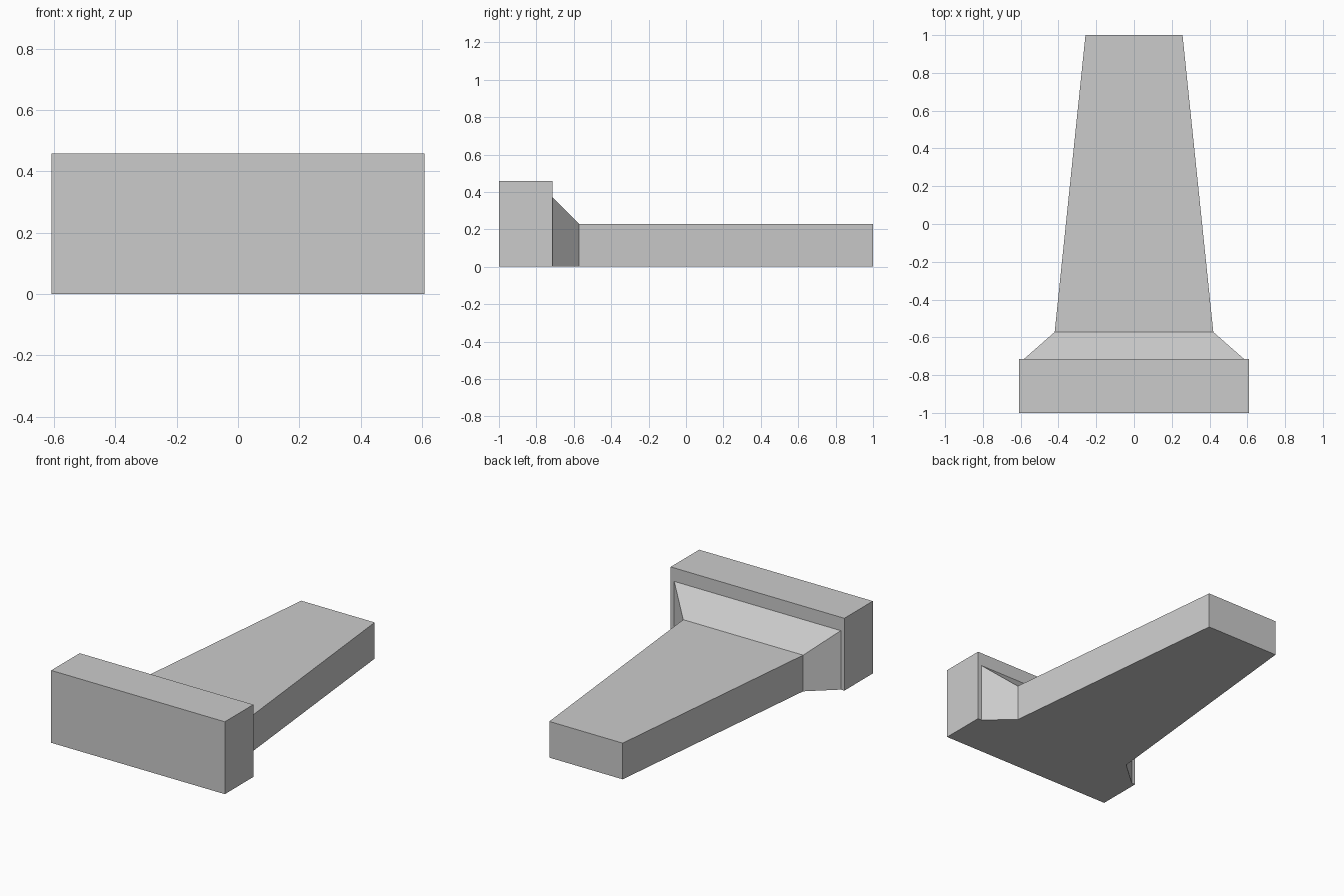
import bpy
import bmesh

cube = bpy.data.objects.get("Cube")
if cube:
    bpy.data.objects.remove(cube, do_unlink=True)

# Plain grey material
grey = bpy.data.materials.new("light grey")
grey.use_nodes = True
colour = (0.6, 0.6, 0.6, 1)
grey.diffuse_color = colour
grey.node_tree.nodes["Principled BSDF"].inputs["Base Color"].default_value = colour

# Rectangular sections from front to back: y, half width, height
sections = [
    (-1.0, 0.608, 0.458),    # front of the end block
    (-0.715, 0.608, 0.458),  # back of the end block
    (-0.715, 0.583, 0.373),  # start of the flared collar
    (-0.572, 0.42, 0.229),   # collar meets the beam
    (1.0, 0.257, 0.229),     # narrow end of the beam
]

bm = bmesh.new()
rings = []
for y, w, h in sections:
    corners = [(-w, y, 0), (-w, y, h), (w, y, h), (w, y, 0)]
    rings.append([bm.verts.new(c) for c in corners])

# Sides and top between neighbouring sections
for a, b in zip(rings, rings[1:]):
    for i in range(3):
        bm.faces.new((a[i], a[i + 1], b[i + 1], b[i]))

# End caps and one flat underside
bm.faces.new(rings[0])
bm.faces.new(rings[-1])
bm.faces.new([r[0] for r in rings] + [r[3] for r in reversed(rings)])
bmesh.ops.recalc_face_normals(bm, faces=bm.faces)

mesh = bpy.data.meshes.new("tapered_beam_with_end_block")
bm.to_mesh(mesh)
bm.free()
mesh.materials.append(grey)
beam = bpy.data.objects.new("tapered_beam_with_end_block", mesh)
bpy.context.collection.objects.link(beam)
